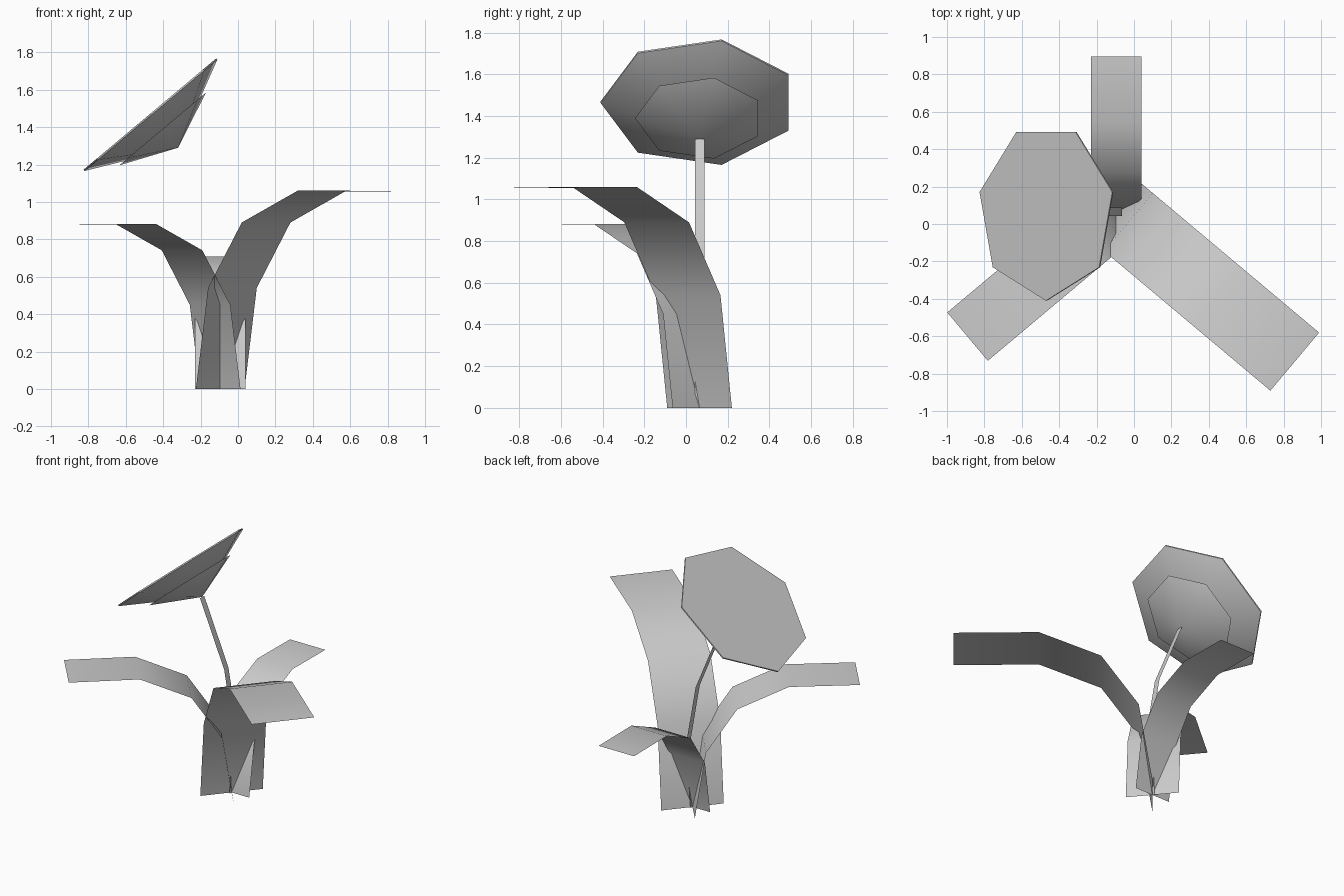
import bpy
from math import cos, sin, pi, radians
from mathutils import Matrix, Vector

cube = bpy.data.objects.get("Cube")
if cube:
    bpy.data.objects.remove(cube, do_unlink=True)

grey = bpy.data.materials.new("pale_grey")
grey.use_nodes = True
grey.diffuse_color = (0.6, 0.6, 0.6, 1)
grey.node_tree.nodes["Principled BSDF"].inputs["Base Color"].default_value = (0.6, 0.6, 0.6, 1)

ROOT = Vector((-0.095, 0.065, 0))  # where all stalks leave the ground


def make(name, verts, faces, matrix, smooth=True):
    mesh = bpy.data.meshes.new(name)
    mesh.from_pydata(verts, [], faces)
    mesh.materials.append(grey)
    for poly in mesh.polygons:
        poly.use_smooth = smooth
    obj = bpy.data.objects.new(name, mesh)
    obj.matrix_world = matrix
    bpy.context.collection.objects.link(obj)
    return obj


def ribbon(name, path, width, matrix):
    """Flat strip that follows an (x, z) path and is spread along y."""
    verts = [(x, side * width / 2, z) for x, z in path for side in (-1, 1)]
    faces = [(i, i + 2, i + 3, i + 1) for i in range(0, len(verts) - 2, 2)]
    return make(name, verts, faces, matrix)


def ring(radius, z, sides=7):
    return [(radius * cos(-pi / 2 + 2 * pi * i / sides),
             radius * sin(-pi / 2 + 2 * pi * i / sides), z) for i in range(sides)]


def cone(name, radius, depth, matrix):
    """Open cone with its tip at the local origin."""
    verts = ring(radius, depth) + [(0, 0, 0)]
    faces = [((i + 1) % 7, i, 7) for i in range(7)]
    return make(name, verts, faces, matrix)


def plate(name, radius, z, thickness, matrix):
    """Thin seven-sided plate."""
    verts = ring(radius, z) + ring(radius, z + thickness)
    faces = [tuple(reversed(range(7))), tuple(range(7, 14))]
    faces += [(i, (i + 1) % 7, (i + 1) % 7 + 7, i + 7) for i in range(7)]
    return make(name, verts, faces, matrix, smooth=False)


# Three arching leaves: one shape at three sizes
LEAF = [(0, 0), (0.085, 0.54), (0.32, 0.89), (0.71, 1.06), (1.246, 1.055)]
for name, angle, size in (("large_leaf", -40, 1), ("medium_leaf", -140, 0.833),
                          ("small_leaf", 90, 0.667)):
    place = (Matrix.Translation(ROOT) @ Matrix.Rotation(radians(angle), 4, 'Z')
             @ Matrix.Scale(size, 4))
    ribbon(name, LEAF, 0.405, place)

# Bent stem
STEM = [(0, 0), (0.03, 0.45), (-0.04, 0.845), (-0.225, 1.29)]
ribbon("stem", STEM, 0.046, Matrix.Translation(ROOT))

# Tilted blossom, tip resting on the stem
head = (Matrix.Translation(ROOT + Vector((-0.225, 0, 1.29)))
        @ Matrix.Rotation(radians(-40), 4, 'Y'))
cone("blossom_cup", 0.475, 0.226, head)
plate("blossom_face", 0.475, 0.226, 0.009, head)

# Smaller cup under the blossom
cone("sepal_cup", 0.31, 0.13, head)
